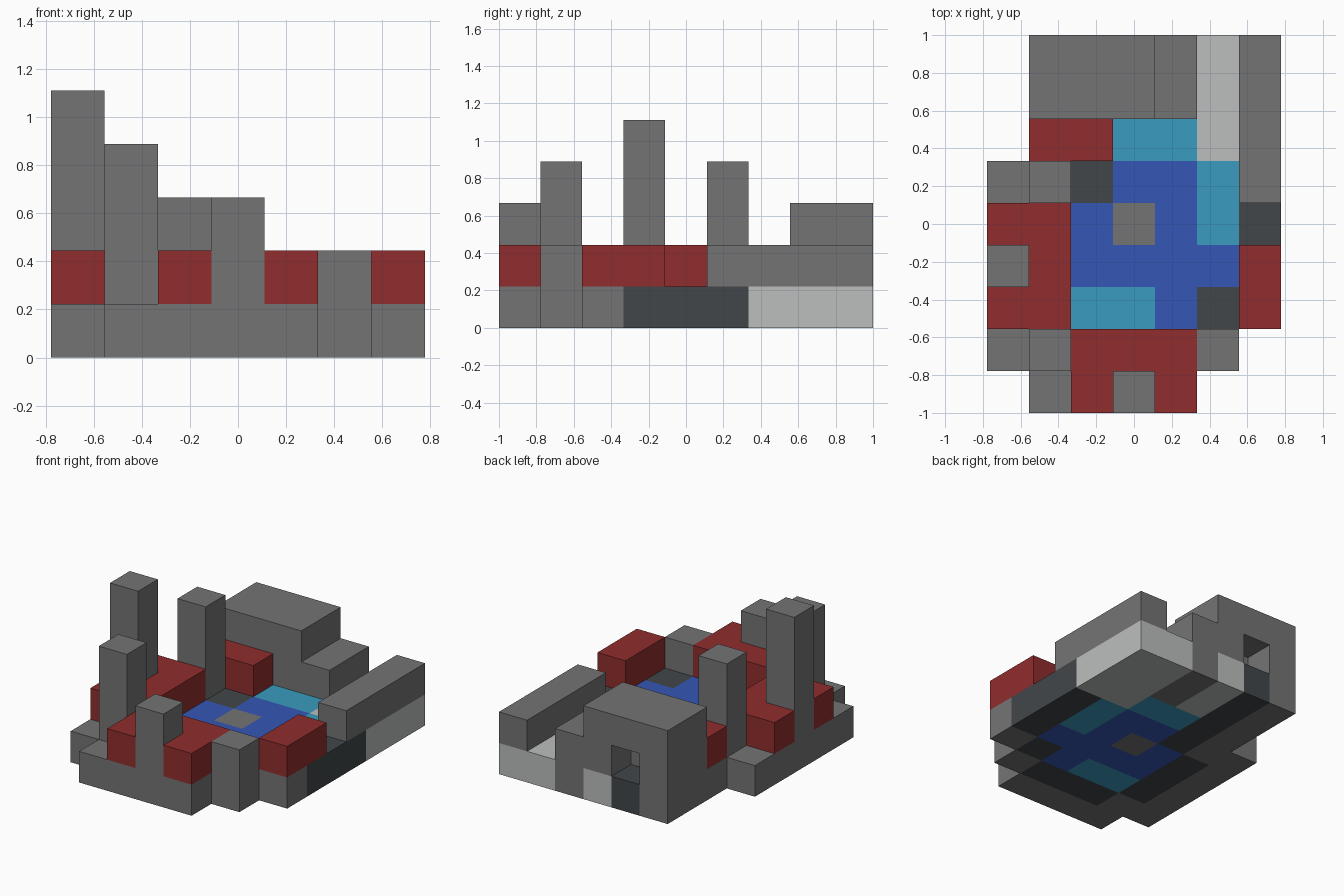
import bpy, bmesh
from itertools import product
from mathutils import Vector

cube = bpy.data.objects.get("Cube")
if cube:
    bpy.data.objects.remove(cube, do_unlink=True)

UNIT = 2 / 9  # edge of one block


def material(name, r, g, b):
    m = bpy.data.materials.new(name)
    m.use_nodes = True
    m.diffuse_color = (r, g, b, 1)
    node = next(n for n in m.node_tree.nodes if n.type == 'BSDF_PRINCIPLED')
    node.inputs["Base Color"].default_value = (r, g, b, 1)
    return m


STONE = material("stone grey", 0.175, 0.175, 0.175)
SLATE = material("dark slate", 0.054, 0.062, 0.067)
PALE = material("pale grey", 0.50, 0.52, 0.51)
RED = material("brick red", 0.28, 0.026, 0.026)
BLUE = material("deep blue", 0.035, 0.092, 0.46)
CYAN = material("shallow cyan", 0.042, 0.33, 0.52)


def span(xs, ys, zs):
    """All block cells in inclusive ranges of column, row and level."""
    return set(product(*(range(a, b + 1) for a, b in (xs, ys, zs))))


def build(name, cells):
    """One mesh from a {cell: material} map, keeping only its outer faces."""
    bm = bmesh.new()
    mats = list(dict.fromkeys(cells.values()))
    for cell, mat in cells.items():
        for axis, side in product(range(3), (-1, 1)):
            step = [0, 0, 0]
            step[axis] = side
            if tuple(c + s for c, s in zip(cell, step)) in cells:
                continue
            n, u, v = Vector(step) / 2, Vector(), Vector()
            u[(axis + 1) % 3] = 0.5
            v[(axis + 2) % 3] = 0.5 * side
            mid = Vector(cell) + n + Vector((-3, -4, 0.5))
            corners = (mid - u - v, mid + u - v, mid + u + v, mid - u + v)
            face = bm.faces.new([bm.verts.new(p * UNIT) for p in corners])
            face.material_index = mats.index(mat)
    bmesh.ops.remove_doubles(bm, verts=bm.verts[:], dist=0.001)
    bmesh.ops.dissolve_limit(bm, angle_limit=0.01, verts=bm.verts[:],
                             edges=bm.edges[:], delimit={'MATERIAL'})
    mesh = bpy.data.meshes.new(name)
    bm.to_mesh(mesh)
    bm.free()
    for m in mats:
        mesh.materials.append(m)
    bpy.context.collection.objects.link(bpy.data.objects.new(name, mesh))


def part(name, mat, cells):
    build(name, dict.fromkeys(cells, mat))


# Ground layer with pool, paths and paving, back row first
PLAN = [".gslgll",
        ".gslgll",
        ".gsccll",
        "ggsbbcs",
        "gsbgbcs",
        "gsbbbbs",
        "gsccbsg",
        "ggsssg.",
        ".gggg.."]
KEY = {"g": STONE, "s": SLATE, "l": PALE, "b": BLUE, "c": CYAN}
build("ground", {(i, 8 - r, 0): KEY[ch] for r, row in enumerate(PLAN)
                 for i, ch in enumerate(row) if ch in KEY})

# Back building with a doorway, its low annex and the side wall
part("back_building", STONE, span((1, 3), (7, 8), (1, 2)) - {(2, 8, 1)})
part("annex", STONE, span((4, 4), (7, 8), (1, 1)))
part("left_wall", STONE, span((6, 6), (5, 8), (1, 1)))

# Red blocks
part("back_red_block", RED, span((1, 2), (6, 6), (1, 1)))
part("right_red_block", RED, span((0, 1), (2, 4), (1, 1)) - {(0, 3, 1)})
part("front_red_block", RED, span((2, 4), (0, 1), (1, 1)) - {(3, 0, 1)})
part("left_red_block", RED, span((6, 6), (2, 3), (1, 1)))

# Towers: column, row, top level
for name, i, j, top in (("tall_tower", 0, 3, 4), ("back_tower", 1, 5, 3),
                        ("front_tower", 1, 1, 3), ("gate_tower", 3, 0, 2),
                        ("corner_post", 5, 1, 1)):
    part(name, STONE, span((i, i), (j, j), (1, top)))
